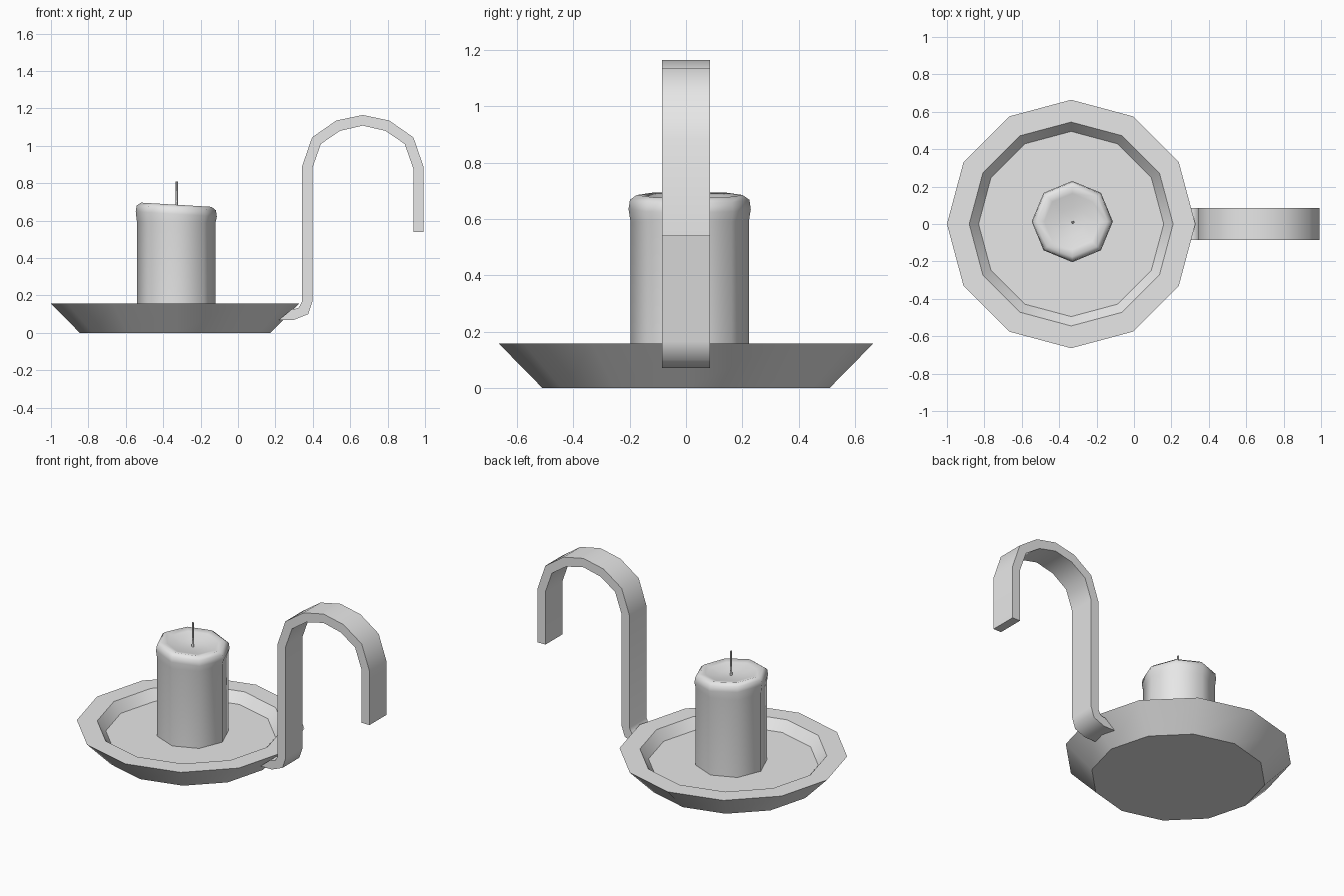
import bpy
import bmesh
from math import cos, sin, pi, radians

cube = bpy.data.objects.get("Cube")
if cube:
    bpy.data.objects.remove(cube, do_unlink=True)

grey = bpy.data.materials.new("plain grey")
grey.use_nodes = True
GREY = (0.8, 0.8, 0.8, 1)
grey.diffuse_color = GREY
grey.node_tree.nodes["Principled BSDF"].inputs["Base Color"].default_value = GREY


def finish(name, bm, angle):
    """Turn a bmesh into a smooth object with sharp edges above the angle."""
    bmesh.ops.recalc_face_normals(bm, faces=bm.faces)
    mesh = bpy.data.meshes.new(name)
    bm.to_mesh(mesh)
    bm.free()
    mesh.materials.append(grey)
    obj = bpy.data.objects.new(name, mesh)
    bpy.context.collection.objects.link(obj)
    bpy.ops.object.select_all(action="DESELECT")
    obj.select_set(True)
    bpy.context.view_layer.objects.active = obj
    bpy.ops.object.shade_smooth_by_angle(angle=radians(angle))
    return obj


def lathe(name, profile, sides, centre, angle, tilt=0, tilt_from=0):
    """Spin (radius, z) points; rings above tilt_from slope along x."""
    bm = bmesh.new()
    cx, cy = centre
    rings = []
    for r, z in profile:
        ring = []
        for i in range(sides):
            a = 2 * pi * i / sides
            lean = tilt * r * cos(a) if z > tilt_from else 0
            ring.append(bm.verts.new((cx + r * cos(a), cy + r * sin(a), z + lean)))
        rings.append(ring)
    for low, high in zip(rings, rings[1:]):
        for i in range(sides):
            j = (i + 1) % sides
            bm.faces.new((low[i], low[j], high[j], high[i]))
    bm.faces.new(rings[0])
    bm.faces.new(rings[-1])
    return finish(name, bm, angle)


# Twelve-sided dish with a wide flat rim and a shallow well
lathe("dish", [(0.51, 0), (0.664, 0.157), (0.545, 0.157), (0.495, 0.095)],
      12, (-0.336, 0), 35)

# Eight-sided candle with a swollen lip and a melted hollow
lathe("candle", [(0.21, 0.09), (0.21, 0.59), (0.217, 0.635), (0.212, 0.668),
                 (0.188, 0.685), (0.15, 0.676), (0.075, 0.66), (0.01, 0.655)],
      8, (-0.33, 0.013), 60, tilt=-0.06, tilt_from=0.6)

# Wick
lathe("wick", [(0.009, 0.64), (0.006, 0.70), (0.006, 0.808)], 6, (-0.327, 0.01), 60)

# Hooked handle: a flat strip given as matching outer and inner edges
outer = [(0.29, 0.128), (0.325, 0.135), (0.341, 0.165), (0.341, 0.885),
         (0.396, 1.045), (0.525, 1.135)]
inner = [(0.22, 0.07), (0.30, 0.07), (0.375, 0.10), (0.397, 0.165),
         (0.397, 0.88), (0.443, 1.01), (0.545, 1.08)]
outer.insert(1, (0.305, 0.128))
MID = 0.667


def hook(edge, crown, first):
    """Mirror the arch part of an edge about its crown and add the tip."""
    arch = [(2 * MID - x, z) for x, z in reversed(edge[first:])]
    return edge + [(MID, crown)] + arch + [(arch[-1][0], 0.54)]


outer = hook(outer, 1.165, 4)
inner = hook(inner, 1.108, 4)
bm = bmesh.new()
rows = []
for (ox, oz), (ix, iz) in zip(outer, inner):
    rows.append([bm.verts.new(p) for p in (
        (ox, -0.086, oz), (ox, 0.086, oz), (ix, 0.086, iz), (ix, -0.086, iz))])
for a, b in zip(rows, rows[1:]):
    for i in range(4):
        j = (i + 1) % 4
        bm.faces.new((a[i], a[j], b[j], b[i]))
bm.faces.new(rows[0])
bm.faces.new(rows[-1])
finish("handle", bm, 60)
